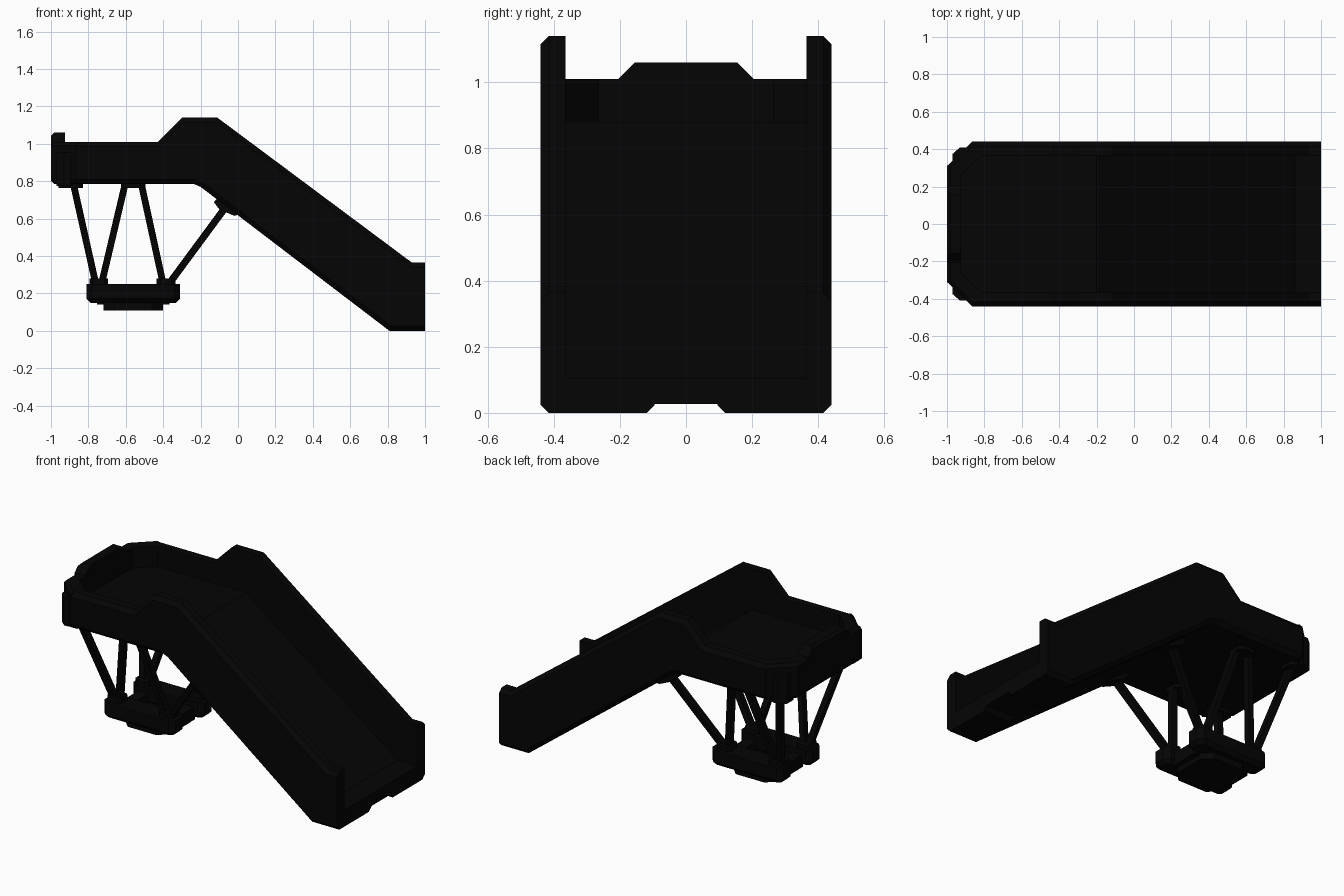
import bpy, bmesh
from mathutils import Vector

cube = bpy.data.objects.get("Cube")
if cube:
    bpy.data.objects.remove(cube)

black = bpy.data.materials.new("near_black")
black.use_nodes = True
colour = (0.0014, 0.0014, 0.0014, 1)
black.diffuse_color = colour
black.node_tree.nodes["Principled BSDF"].inputs["Base Color"].default_value = colour


def finish(name, bm):
    bmesh.ops.recalc_face_normals(bm, faces=bm.faces)
    mesh = bpy.data.meshes.new(name)
    bm.to_mesh(mesh)
    bm.free()
    mesh.materials.append(black)
    obj = bpy.data.objects.new(name, mesh)
    bpy.context.collection.objects.link(obj)
    return obj


def prism(name, pts, axis, lo, hi, chamfer=0, edge_rule=None):
    """Extrude a 2D profile along an axis; optionally chamfer the edges a rule picks."""
    bm = bmesh.new()

    def place(p, d):
        c = list(p)
        c.insert("xyz".index(axis), d)
        return bm.verts.new(c)
    a = [place(p, lo) for p in pts]
    b = [place(p, hi) for p in pts]
    bm.faces.new(a)
    bm.faces.new(b)
    for i in range(len(pts)):
        j = (i + 1) % len(pts)
        bm.faces.new((a[i], a[j], b[j], b[i]))
    bmesh.ops.recalc_face_normals(bm, faces=bm.faces)
    if chamfer:
        edges = [e for e in bm.edges if edge_rule(e.verts[0].co, e.verts[1].co)]
        bmesh.ops.bevel(bm, geom=edges, offset=chamfer, segments=1,
                        profile=0.5, affect='EDGES')
    return finish(name, bm)


def octagon(x0, x1, y0, y1, c):
    return [(x0 + c, y0), (x1 - c, y0), (x1, y0 + c), (x1, y1 - c),
            (x1 - c, y1), (x0 + c, y1), (x0, y1 - c), (x0, y0 + c)]


def strut(name, start, end, width, depth):
    """Rectangular bar between two points, its depth running along y."""
    start, end = Vector(start), Vector(end)
    d = end - start
    bm = bmesh.new()
    bmesh.ops.create_cube(bm, size=1)
    bmesh.ops.scale(bm, vec=(width, depth, d.length), verts=bm.verts)
    obj = finish(name, bm)
    obj.rotation_euler = Vector((0, 0, 1)).rotation_difference(d.normalized()).to_euler()
    obj.location = (start + end) / 2


# Side walls with a raised shoulder above the top of the ramp
wall = [(-0.865, 0.785), (-0.235, 0.785), (-0.2, 0.77), (0.81, 0), (1, 0),
        (1, 0.365), (0.93, 0.365), (-0.11, 1.14), (-0.3, 1.14),
        (-0.43, 1.01), (-0.865, 1.01)]
for side, s in (("back", 1), ("front", -1)):
    prism(side + "_wall", wall, "y", s * 0.365, s * 0.44, 0.025,
          lambda p, q: abs(p.y) > 0.4 and abs(q.y) > 0.4 and abs(p.x - q.x) > 0.01)

# Rim with cut corners around the end of the deck
outer = [(-0.865, 0.44), (-1, 0.31), (-1, -0.31), (-0.865, -0.44)]
inner = [(-0.82, -0.365), (-0.925, -0.265), (-0.925, 0.265), (-0.82, 0.365)]


def is_outer(p):
    return any(abs(p.x - x) + abs(p.y - y) < 0.001 for x, y in outer)


prism("deck_rim", outer + inner, "z", 0.785, 1.01, 0.018,
      lambda p, q: abs(p.z - q.z) < 0.001 and is_outer(p) and is_outer(q))

# Raised stop at the end of the deck
prism("deck_end_stop", [(-0.205, 0.95), (-0.205, 1.01), (-0.155, 1.06),
                        (0.155, 1.06), (0.205, 1.01), (0.205, 0.95)],
      "x", -1, -0.925, 0.018,
      lambda p, q: p.x < -0.99 and q.x < -0.99 and p.z > 1.05 and q.z > 1.05)

# Deck and ramp slab, its underside level with the bottom of the walls
floor = [(-0.95, 0.88), (-0.2, 0.88), (0.86, 0.105), (1, 0.105),
         (1, 0.027), (0.776, 0.027), (-0.2, 0.771), (-0.235, 0.786), (-0.95, 0.786)]
prism("floor", floor, "y", -0.37, 0.37)

# Feet under the bottom of the ramp, leaving a channel between them
foot = [(0.77, 0.032), (0.81, 0), (1, 0), (1, 0.04), (0.77, 0.04)]
for side, s in (("back", 1), ("front", -1)):
    prism(side + "_ramp_foot", foot, "y", s * 0.095, s * 0.4, 0.024,
          lambda p, q: abs(p.y) < 0.1 and abs(q.y) < 0.1 and max(p.z, q.z) < 0.01)

# Base: two long beams, end crossbars and a lower block
for side, s in (("back", 1), ("front", -1)):
    y0, y1 = sorted((s * 0.08, s * 0.21))
    prism(side + "_base_beam", octagon(-0.81, -0.31, y0, y1, 0.03), "z", 0.15, 0.25,
          0.022, lambda p, q: abs(p.z - q.z) < 0.001 and p.z < 0.2)
for x in (-0.72, -0.4):
    prism("base_crossbar", octagon(x - 0.035, x + 0.035, -0.1, 0.1, 0.01),
          "z", 0.14, 0.22)
prism("base_block", octagon(-0.72, -0.4, -0.16, 0.16, 0.06), "z", 0.11, 0.16)

# Struts, base sockets, corner brackets and upper mounts
struts = [(-0.76, -0.88, 0.32, 0.785), (-0.73, -0.6, 0.28, 0.8),
          (-0.4, -0.52, 0.28, 0.8), (-0.37, -0.06, 0.25, 0.67)]
bracket = [(-0.97, 0.34), (-0.97, 0.375), (-0.93, 0.41), (-0.895, 0.41),
           (-0.885, 0.39), (-0.95, 0.33)]
for side, s in (("back", 1), ("front", -1)):
    for i, (xb, xt, yt, zt) in enumerate(struts):
        strut(f"{side}_strut_{i + 1}", (xb, s * 0.14, 0.25), (xt, s * yt, zt),
              0.035, 0.04)
    for x in (-0.745, -0.385):
        prism(side + "_base_socket", octagon(x - 0.05, x + 0.05, s * 0.14 - 0.05,
                                             s * 0.14 + 0.05, 0.02), "z", 0.24, 0.28)
    prism(side + "_corner_bracket", [(x, s * y) for x, y in bracket], "z", 0.775, 0.955)
    for x, w, y in ((-0.895, 0.065, 0.33), (-0.56, 0.065, 0.28)):
        prism(side + "_deck_mount", octagon(x - w, x + w, s * y - 0.06,
                                            s * y + 0.06, 0.025), "z", 0.765, 0.82)
    prism(side + "_ramp_mount", [(-0.13, 0.69), (-0.1, 0.65), (-0.02, 0.615),
                                 (0.0, 0.62), (0.02, 0.64), (-0.09, 0.73)],
          "y", s * 0.25 - 0.05, s * 0.25 + 0.05)
